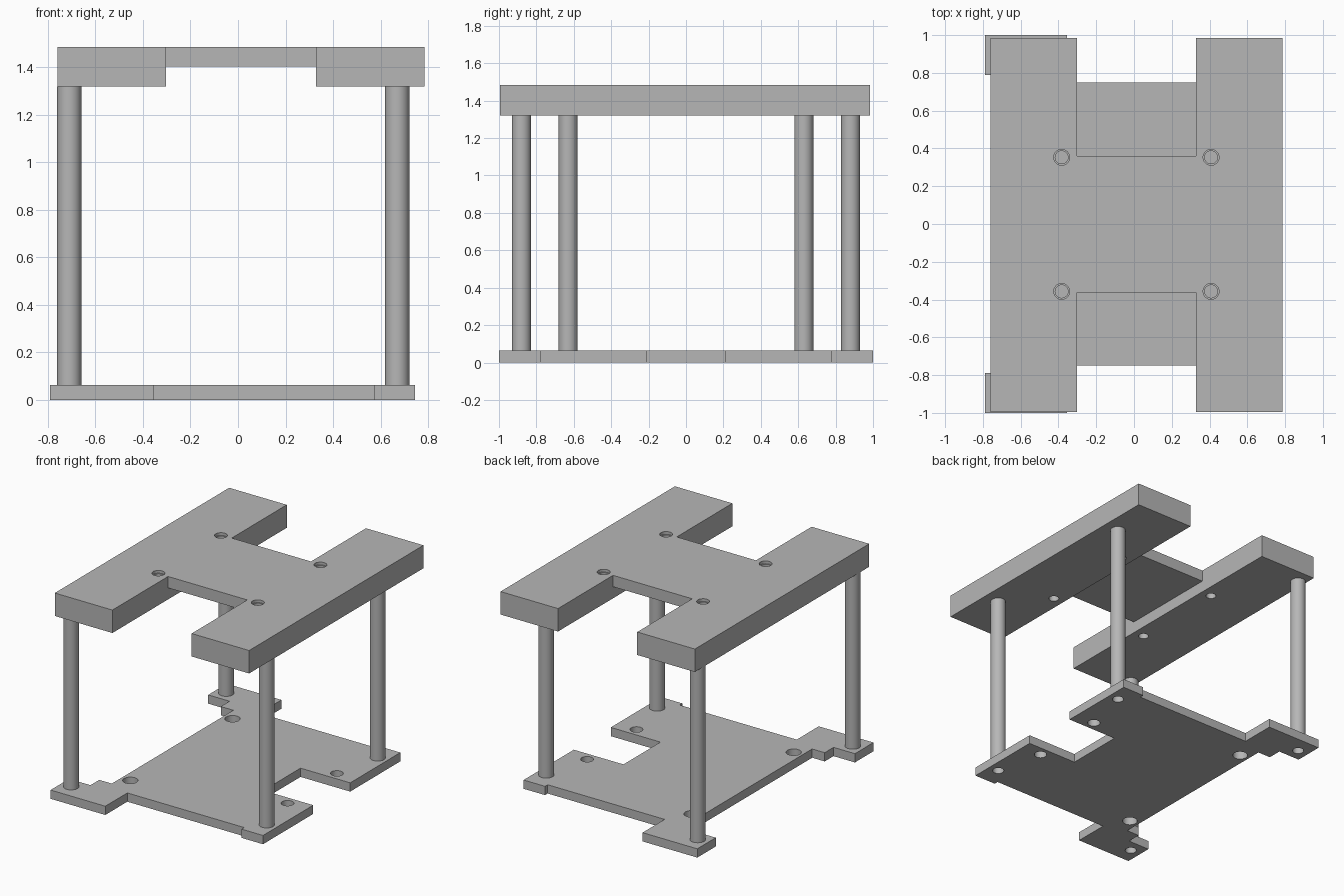
import bpy
import bmesh
import math

if "Cube" in bpy.data.objects:
    bpy.data.objects.remove(bpy.data.objects["Cube"], do_unlink=True)

grey = bpy.data.materials.new("plain grey")
grey.use_nodes = True
colour = (0.47, 0.47, 0.47, 1)
grey.diffuse_color = colour
grey.node_tree.nodes["Principled BSDF"].inputs["Base Color"].default_value = colour


def prism(name, points, z0, z1):
    """Extrude a flat outline from z0 up to z1."""
    bm = bmesh.new()
    face = bm.faces.new([bm.verts.new((x, y, z0)) for x, y in points])
    up = bmesh.ops.extrude_face_region(bm, geom=[face])["geom"]
    bmesh.ops.translate(bm, vec=(0, 0, z1 - z0),
                        verts=[v for v in up if isinstance(v, bmesh.types.BMVert)])
    bmesh.ops.recalc_face_normals(bm, faces=bm.faces)
    mesh = bpy.data.meshes.new(name)
    bm.to_mesh(mesh)
    bm.free()
    mesh.materials.append(grey)
    obj = bpy.data.objects.new(name, mesh)
    bpy.context.collection.objects.link(obj)
    return obj


def cylinder(name, x, y, radius, z0, z1):
    ring = [math.tau * i / 48 for i in range(48)]
    outline = [(x + radius * math.cos(t), y + radius * math.sin(t)) for t in ring]
    return prism(name, outline, z0, z1)


def boolean(obj, tool, operation):
    mod = obj.modifiers.new(tool.name, "BOOLEAN")
    mod.operation = operation
    mod.solver = "EXACT"
    mod.object = tool
    bpy.context.view_layer.objects.active = obj
    bpy.ops.object.modifier_apply(modifier=mod.name)
    bpy.data.objects.remove(tool, do_unlink=True)


def smooth(obj):
    bpy.ops.object.select_all(action="DESELECT")
    obj.select_set(True)
    bpy.context.view_layer.objects.active = obj
    bpy.ops.object.shade_smooth_by_angle(angle=math.radians(30))


BASE_TOP, DECK_LOW, DECK_TOP = 0.063, 1.32, 1.485
POSTS = {"left": (0.67, 0.63), "right": (-0.71, 0.88)}

# Base plate: half outline mirrored front to back
half = [(0.35, 0.21), (0.745, 0.21), (0.745, 0.78), (0.575, 0.78),
        (0.575, 0.75), (-0.355, 0.75), (-0.355, 1), (-0.79, 1),
        (-0.79, 0.79), (-0.62, 0.79), (-0.62, 0.69), (-0.52, 0.69)]
outline = half + [(x, -y) for x, y in reversed(half)]
base = prism("base_plate", outline, 0, BASE_TOP)

# Holes through the base: mounting holes and post screw holes
holes = [(-0.45, 0.58, 0.05), (0.59, 0.28, 0.042)]
holes += [(x, y, 0.038) for x, y in POSTS.values()]
for x, y, radius in holes:
    for side in (-1, 1):
        tool = cylinder("drill", x, y * side, radius, -0.1, BASE_TOP + 0.1)
        boolean(base, tool, "DIFFERENCE")
smooth(base)

# Top deck: front profile extruded along y, then notched front and back
deck = prism("top_deck", [(-0.76, -0.995), (0.785, -0.995),
                          (0.785, 0.985), (-0.76, 0.985)], DECK_LOW, DECK_TOP)
x0, x1 = -0.302, 0.328


def channel(y0, y1, z1):
    tool = prism("channel", [(x0, y0), (x1, y0), (x1, y1), (x0, y1)],
                 DECK_LOW - 0.1, z1)
    boolean(deck, tool, "DIFFERENCE")


channel(-1.2, 1.2, 1.403)
channel(-1.2, -0.363, DECK_TOP + 0.1)
channel(0.36, 1.2, DECK_TOP + 0.1)

# Stepped screw holes in the deck
for x in (-0.383, 0.408):
    for y in (-0.357, 0.353):
        for radius, low in ((0.042, DECK_TOP - 0.02), (0.034, DECK_LOW - 0.1)):
            tool = cylinder("drill", x, y, radius, low, DECK_TOP + 0.1)
            boolean(deck, tool, "DIFFERENCE")
smooth(deck)

# Four posts
for side, (x, y) in POSTS.items():
    for end, sign in (("front", -1), ("back", 1)):
        smooth(cylinder(f"{end}_{side}_post", x, y * sign, 0.051,
                        BASE_TOP, DECK_LOW))
